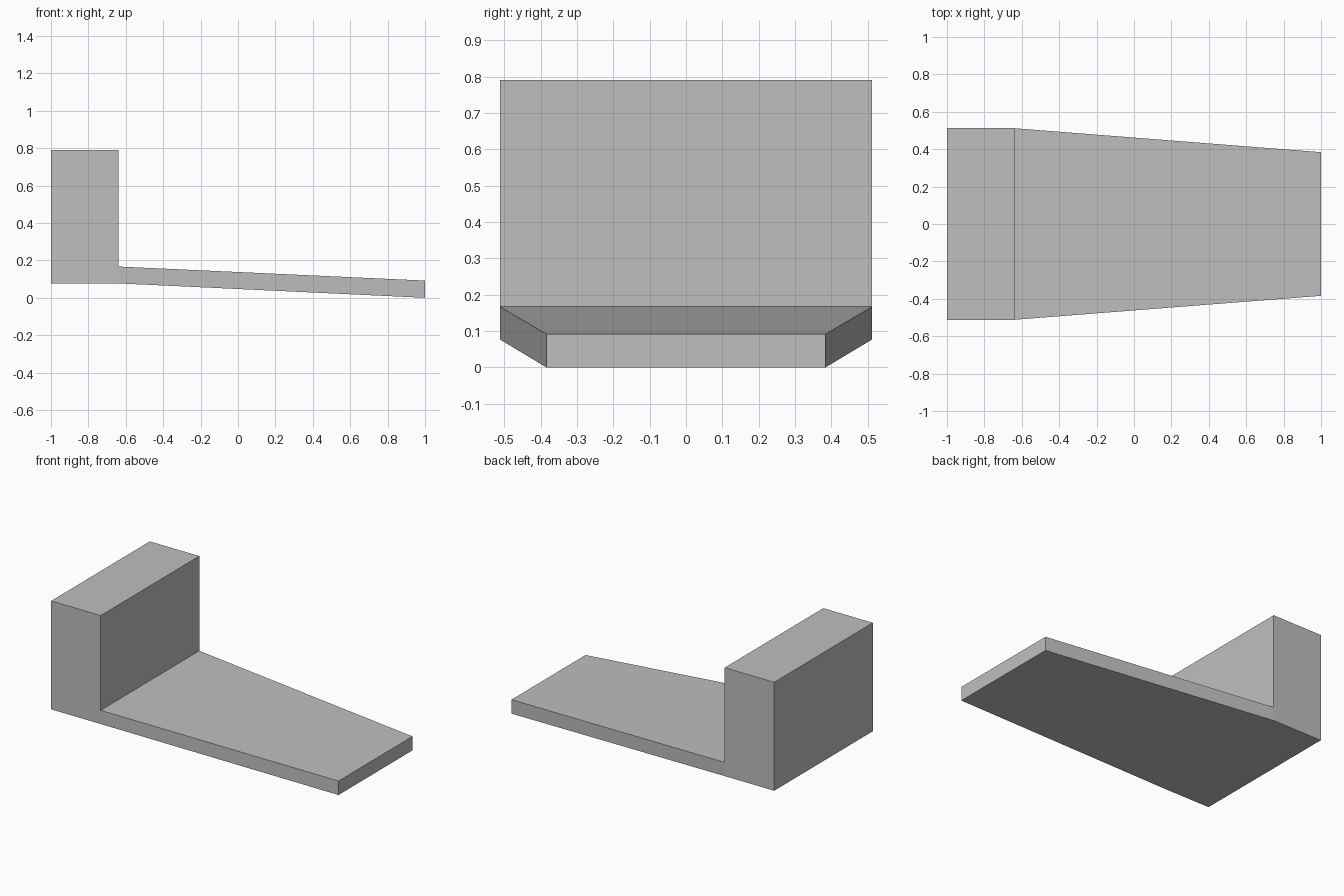
import bpy
import bmesh

cube = bpy.data.objects.get("Cube")
if cube:
    bpy.data.objects.remove(cube, do_unlink=True)

# Single grey material
grey = bpy.data.materials.new("plain_grey")
grey.use_nodes = True
colour = (0.52, 0.52, 0.52, 1)
grey.diffuse_color = colour
grey.node_tree.nodes["Principled BSDF"].inputs["Base Color"].default_value = colour

# Side profile: x, z and half width at each corner
WIDE, NARROW = 0.512, 0.384
profile = [
    (-1, 0.077, WIDE), (-0.64, 0.077, WIDE), (1, 0, NARROW), (1, 0.092, NARROW),
    (-0.64, 0.167, WIDE), (-0.64, 0.79, WIDE), (-1, 0.79, WIDE),
]

bm = bmesh.new()
front = [bm.verts.new((x, -w, z)) for x, z, w in profile]
back = [bm.verts.new((x, w, z)) for x, z, w in profile]

# Strip of faces around the profile
count = len(profile)
for i in range(count):
    j = (i + 1) % count
    bm.faces.new((front[i], front[j], back[j], back[i]))

# Side faces: upright block and sloping tapered tongue
for side in (front, back):
    for corners in ((0, 1, 4, 5, 6), (1, 2, 3, 4)):
        bm.faces.new([side[k] for k in corners])

bmesh.ops.recalc_face_normals(bm, faces=bm.faces)
mesh = bpy.data.meshes.new("block_with_tapered_tongue")
bm.to_mesh(mesh)
bm.free()
mesh.materials.append(grey)
body = bpy.data.objects.new("block_with_tapered_tongue", mesh)
bpy.context.collection.objects.link(body)
